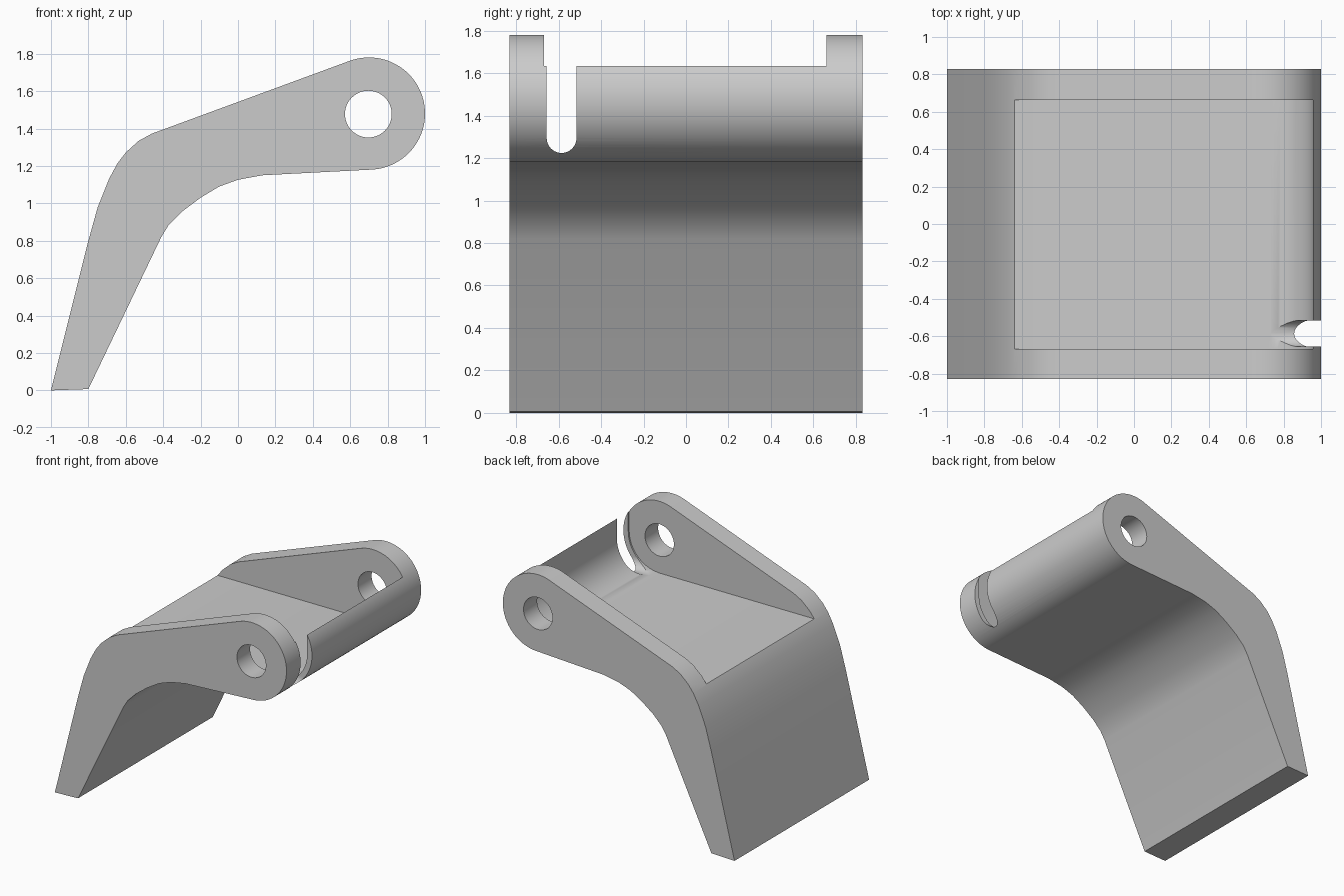
import bpy
import bmesh
import math
from mathutils import Vector

if "Cube" in bpy.data.objects:
    bpy.data.objects.remove(bpy.data.objects["Cube"], do_unlink=True)

grey = bpy.data.materials.new("plain grey")
grey.use_nodes = True
colour = (0.6, 0.6, 0.6, 1)
grey.diffuse_color = colour
grey.node_tree.nodes["Principled BSDF"].inputs["Base Color"].default_value = colour


def arc(cx, cz, r, start, end, steps):
    """Points of an arc, angles in degrees."""
    angles = [math.radians(start + (end - start) * i / steps) for i in range(steps + 1)]
    return [(cx + r * math.cos(a), cz + r * math.sin(a)) for a in angles]


def prism(name, profile, axis, low, high):
    """Extrude a closed profile along y (profile in xz) or x (profile in yz)."""
    bm = bmesh.new()
    if axis == "y":
        verts = [bm.verts.new((a, low, b)) for a, b in profile]
        move = Vector((0, high - low, 0))
    else:
        verts = [bm.verts.new((low, a, b)) for a, b in profile]
        move = Vector((high - low, 0, 0))
    face = bm.faces.new(verts)
    top = bmesh.ops.extrude_face_region(bm, geom=[face])["geom"]
    bmesh.ops.translate(bm, vec=move, verts=[v for v in top if isinstance(v, bmesh.types.BMVert)])
    bmesh.ops.recalc_face_normals(bm, faces=bm.faces)
    mesh = bpy.data.meshes.new(name)
    bm.to_mesh(mesh)
    bm.free()
    mesh.materials.append(grey)
    obj = bpy.data.objects.new(name, mesh)
    bpy.context.collection.objects.link(obj)
    return obj


def cut(target, cutter):
    cutter.hide_render = True
    mod = target.modifiers.new("cut", "BOOLEAN")
    mod.operation = "DIFFERENCE"
    mod.solver = "EXACT"
    mod.object = cutter
    bpy.context.view_layer.objects.active = target
    bpy.ops.object.modifier_apply(modifier=mod.name)
    bpy.data.objects.remove(cutter, do_unlink=True)


# Bent lever body with a round hinge end
hx, hz = 0.7, 1.48
outer_bend = [(-1, 0), (-0.8, 0.8), (-0.75, 0.98), (-0.69, 1.13), (-0.645, 1.213),
              (-0.6, 1.272), (-0.53, 1.335), (-0.46, 1.373), (-0.4, 1.395)]
inner_bend = [(0.13, 1.15), (0, 1.126), (-0.1, 1.09), (-0.2, 1.03), (-0.3, 0.955),
              (-0.37, 0.885), (-0.41, 0.82), (-0.8, 0.007)]
body = prism("lever_body", outer_bend + arc(hx, hz, 0.3, 110, -87, 48) + inner_bend,
             "y", -0.83, 0.83)

# Pocket between the two ears, with a curved lip at the hinge end
pocket = [(-1.2, 1.22)] + arc(hx, hz, 0.258, -90, 0, 24) + [(0.958, 2), (-1.2, 2)]
pocket[1] = (hx, 1.22)
cut(body, prism("pocket_cutter", pocket, "y", -0.668, 0.662))

# Pin holes through both ears
cut(body, prism("pin_hole_cutter", arc(hx - 0.003, hz - 0.003, 0.125, 0, 352.5, 47), "y", -1, 1))

# Round-bottomed slot through the lip
slot = arc(-0.586, 1.294, 0.07, 180, 360, 20) + [(-0.516, 2), (-0.656, 2)]
cut(body, prism("slot_cutter", slot, "x", hx, 1.2))

bpy.ops.object.select_all(action="DESELECT")
body.select_set(True)
bpy.context.view_layer.objects.active = body
bpy.ops.object.shade_smooth_by_angle(angle=math.radians(30))
